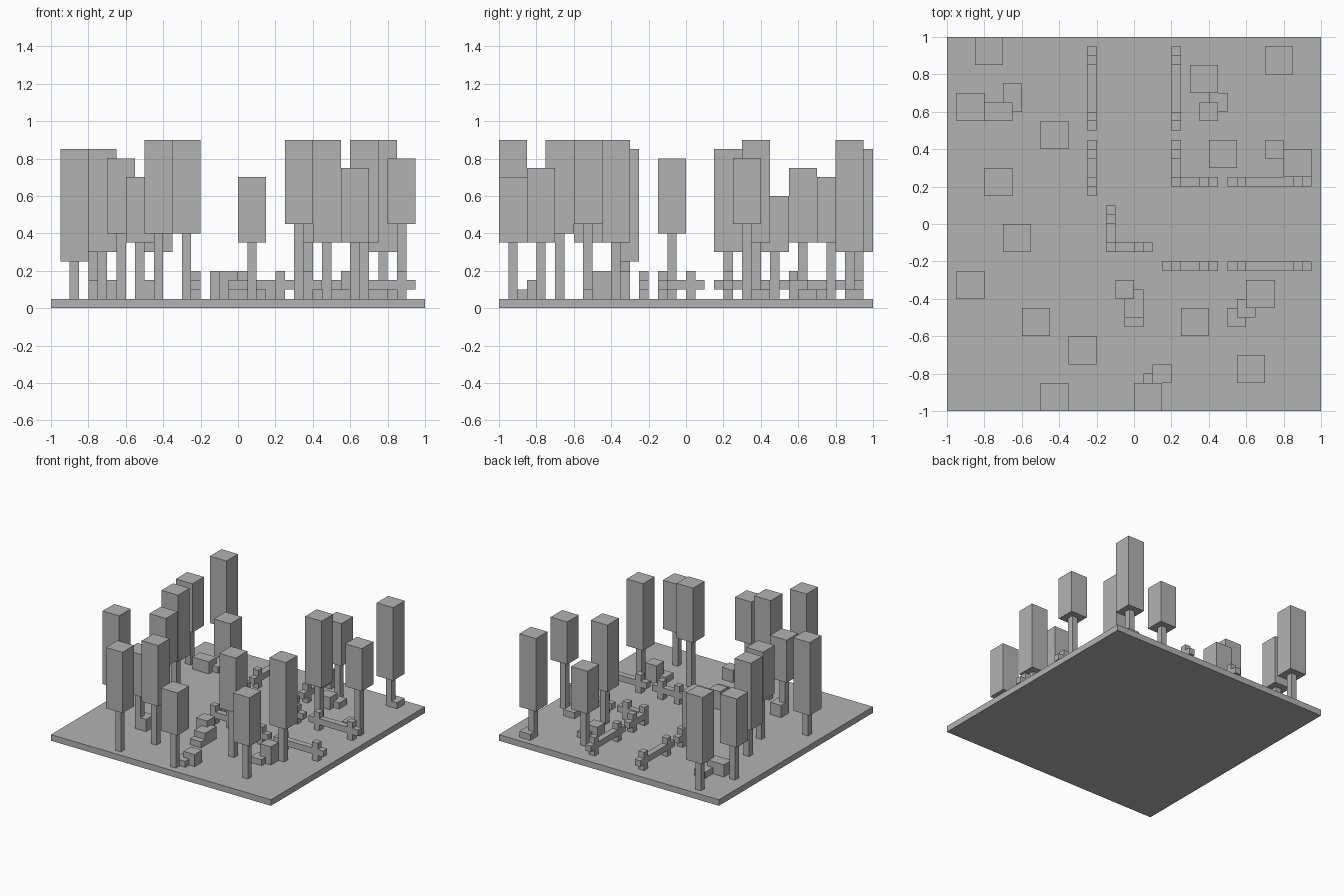
import bpy
from mathutils import Vector

CELL = 0.05  # every part sits on a regular grid of this size
GROUND_TOP = 1

default_cube = bpy.data.objects.get("Cube")
if default_cube:
    bpy.data.objects.remove(default_cube, do_unlink=True)


def make_material(name, color):
    material = bpy.data.materials.new(name)
    material.use_nodes = True
    material.diffuse_color = color
    material.node_tree.nodes["Principled BSDF"].inputs["Base Color"].default_value = color
    return material


grey = make_material("plain grey", (0.45, 0.45, 0.45, 1))


def block(name, low, high):
    """Box between two grid corners."""
    low, high = Vector(low) * CELL, Vector(high) * CELL
    bpy.ops.mesh.primitive_cube_add(size=1, location=(low + high) / 2)
    obj = bpy.context.object
    obj.name = name
    obj.scale = high - low
    bpy.ops.object.transform_apply(location=False, rotation=False, scale=True)
    obj.data.materials.append(grey)
    return obj


def tree(x, y, bottom, top):
    """Slim trunk under a tall square crown; x and y are the crown's low corner."""
    block("tree_trunk", (x + 1, y + 1, GROUND_TOP), (x + 2, y + 2, bottom))
    block("tree_crown", (x, y, bottom), (x + 3, y + 3, top))


def rock(x, y, top, width=2, depth=2):
    block("rock", (x, y, GROUND_TOP), (x + width, y + depth, top))


def fence(x, y, length, along_x, posts):
    """Raised rail with posts at the given steps along it."""
    step = Vector((1, 0, 0)) if along_x else Vector((0, 1, 0))
    start = Vector((x, y, 0))
    unit = Vector((1, 1, 0))
    rail_low = start + Vector((0, 0, 2))
    block("fence_rail", rail_low, rail_low + step * (length - 1) + Vector((1, 1, 1)))
    for offset in posts:
        foot = start + step * offset
        block("fence_post", foot + Vector((0, 0, GROUND_TOP)),
              foot + unit + Vector((0, 0, 4)))


# Ground slab
block("ground", (-20, -20, 0), (20, 20, GROUND_TOP))

# Trees: low corner, crown bottom, crown top
for spec in (
    (-17, 17, 6, 17), (-19, 11, 7, 15), (-10, 8, 6, 12), (-16, 3, 6, 17),
    (-14, -3, 8, 16), (-19, -8, 5, 17), (-12, -12, 7, 14), (-7, -15, 8, 18),
    (-10, -20, 8, 18), (0, -20, 7, 14), (5, -12, 9, 18), (11, -17, 7, 15),
    (12, -9, 7, 18), (16, 5, 9, 16), (8, 6, 7, 18), (6, 14, 7, 14),
    (14, 16, 6, 18),
):
    tree(*spec)

# Rocks, mostly in pairs of a taller and a lower block
rock(-16, 11, 3, width=3)
rock(-14, 12, 2, depth=3)
rock(7, 11, 3)
rock(8, 12, 2)
rock(14, 7, 2)
rock(15, 17, 2)
rock(-2, -8, 4)
rock(-1, -10, 3, depth=3)
rock(-1, -11, 2, depth=1)
rock(10, -11, 2)
rock(11, -10, 4)
rock(2, -17, 3)
rock(1, -18, 2)
rock(-11, -11, 3)

# Long fences
for x, y, along_x in ((-5, 10, False), (4, 10, False), (10, 4, True), (10, -5, True)):
    fence(x, y, 9, along_x, (1, 7))

# Short fences
fence(-5, 3, 6, False, (1, 4))
fence(3, -5, 6, True, (1, 4))

# Corner fences, two arms sharing a post
for x, y in ((4, 4), (-3, -3)):
    fence(x, y, 5, True, (0, 3))
    fence(x, y, 5, False, (3,))
